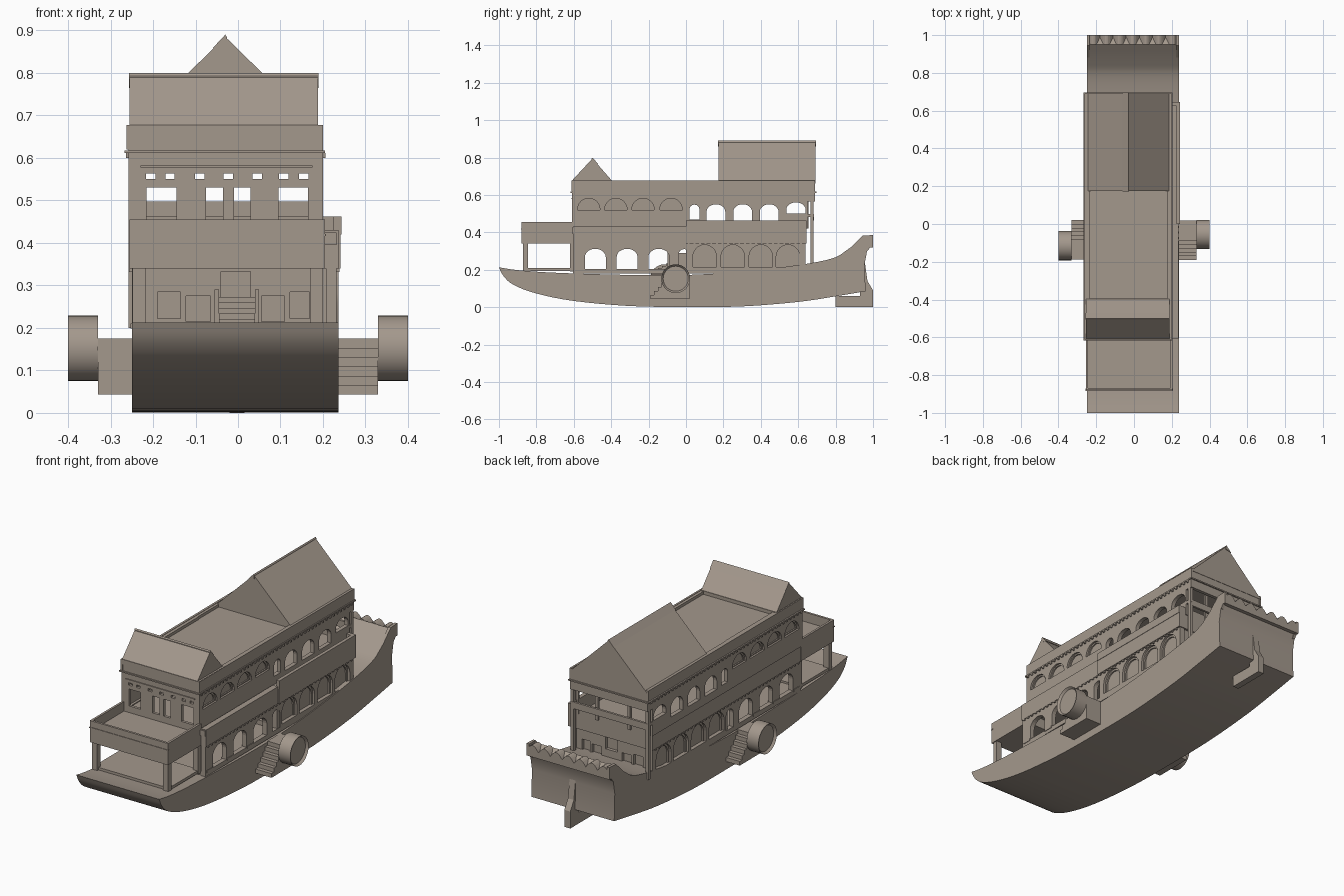
import bpy, bmesh, math
from mathutils import Matrix, Vector

if "Cube" in bpy.data.objects:
    bpy.data.objects.remove(bpy.data.objects["Cube"])

mat = bpy.data.materials.new("taupe")
mat.diffuse_color = (0.37, 0.315, 0.265, 1)
mat.use_nodes = True
mat.node_tree.nodes["Principled BSDF"].inputs["Base Color"].default_value = mat.diffuse_color


def add(name, me, smooth=False):
    ob = bpy.data.objects.new(name, me)
    bpy.context.collection.objects.link(ob)
    me.materials.clear()
    me.materials.append(mat)
    for p in me.polygons:
        p.use_smooth = smooth
    if smooth:
        me.set_sharp_from_angle(angle=math.radians(35))
    return ob


def boxes(name, *bs):
    """One object from boxes (x0, x1, y0, y1, z0, z1)."""
    bm = bmesh.new()
    for x0, x1, y0, y1, z0, z1 in bs:
        m = Matrix.Translation(((x0+x1)/2, (y0+y1)/2, (z0+z1)/2)) @ Matrix.Diagonal((x1-x0, y1-y0, z1-z0, 1))
        bmesh.ops.create_cube(bm, size=1, matrix=m)
    me = bpy.data.meshes.new(name)
    bm.to_mesh(me)
    bm.free()
    return add(name, me)


def prism(name, axis, pts, a0, a1, smooth=False):
    """Extrude a yz (axis x) or xz (axis y) outline from a0 to a1."""
    bm = bmesh.new()
    put = (lambda u, v: (a0, u, v)) if axis == "x" else (lambda u, v: (u, a0, v))
    f = bm.faces.new([bm.verts.new(put(u, v)) for u, v in pts])
    r = bmesh.ops.extrude_face_region(bm, geom=[f])
    d = Vector((a1-a0, 0, 0)) if axis == "x" else Vector((0, a1-a0, 0))
    bmesh.ops.translate(bm, verts=[g for g in r["geom"] if isinstance(g, bmesh.types.BMVert)], vec=d)
    bmesh.ops.recalc_face_normals(bm, faces=bm.faces)
    me = bpy.data.meshes.new(name)
    bm.to_mesh(me)
    bm.free()
    return add(name, me, smooth)


def wall(name, axis, rect, holes, a0, a1):
    """Flat wall with cut openings, made from a filled 2D curve."""
    cu = bpy.data.curves.new(name, "CURVE")
    cu.dimensions, cu.fill_mode, cu.extrude = "2D", "BOTH", (a1-a0)/2
    for pts in [rectangle(*rect)] + holes:
        s = cu.splines.new("POLY")
        s.points.add(len(pts)-1)
        for p, (u, v) in zip(s.points, pts):
            p.co = (u, v, 0, 1)
        s.use_cyclic_u = True
    tmp = bpy.data.objects.new(name, cu)
    bpy.context.collection.objects.link(tmp)
    bpy.context.view_layer.update()
    me = bpy.data.meshes.new_from_object(tmp.evaluated_get(bpy.context.evaluated_depsgraph_get()))
    bpy.data.objects.remove(tmp)
    c = (a0+a1)/2
    if axis == "x":
        m = Matrix(((0, 0, 1, c), (1, 0, 0, 0), (0, 1, 0, 0), (0, 0, 0, 1)))
    else:
        m = Matrix(((1, 0, 0, 0), (0, 0, -1, c), (0, 1, 0, 0), (0, 0, 0, 1)))
    me.transform(m)
    bm = bmesh.new()
    bm.from_mesh(me)
    bmesh.ops.remove_doubles(bm, verts=bm.verts, dist=1e-5)
    bmesh.ops.recalc_face_normals(bm, faces=bm.faces)
    bm.to_mesh(me)
    bm.free()
    return add(name, me)


def rectangle(u0, u1, v0, v1):
    return [(u0, v0), (u1, v0), (u1, v1), (u0, v1)]


def arch(c, w, z0, top, rise=None):
    """Arched opening: centre, half width, sill, crown."""
    rise = rise or w
    arc = [(c + w*math.cos(i*math.pi/12), top - rise + rise*math.sin(i*math.pi/12)) for i in range(13)]
    return [(c-w, z0), (c+w, z0)] + arc if z0 < top-rise-1e-4 else arc


def spline(pts, n=4):
    out = []
    for i in range(len(pts)-1):
        a, b, c, d = [Vector(pts[max(0, min(len(pts)-1, i+k))]) for k in (-1, 0, 1, 2)]
        for t in (j/n for j in range(n)):
            out.append(tuple(0.5*(2*b + (c-a)*t + (2*a-5*b+4*c-d)*t*t + (3*b-a-3*c+d)*t**3)))
    return out + [pts[-1]]


# Hull, carved stern and rudder
keel = spline([(-1, .213), (-.975, .165), (-.92, .118), (-.8, .073), (-.6, .033), (-.3, .006), (0, .001),
               (.3, .004), (.6, .028), (.8, .058), (.96, .085)])
sheer = spline([(.95, .375), (.86, .305), (.78, .26), (.6, .225), (.3, .19), (0, .172), (-.3, .172),
                (-.7, .184), (-.9, .198), (-1, .213)])
stern = [(.955, .23), (.968, .3), (.985, .33), (.985, .355)]
prism("hull", "x", keel + stern + sheer[:-1], -.25, .237, True)
wave = [(-.25 + .487*i/56, .352 + .03*abs(math.sin(i*math.pi/8))) for i in range(57)]
prism("stern_carving", "y", [(-.25, .32)] + wave + [(.237, .32)], .95, 1)
for x in (-.25, .222):
    prism("stern_cheek", "x", [(.85, .29), (.945, .383), (1, .385), (1, .34), (.97, .3)], x, x+.015)
prism("rudder", "x", [(.8, 0), (1, 0), (1, .09), (.97, .14), (.955, .25), (.94, .25), (.93, .06), (.8, .06)], -.02, .015)

# Decks
boxes("main_deck", (-.245, .232, -.6, .64, .18, .198), (-.245, .195, -.86, -.6, .193, .208))
boxes("upper_deck", (-.25, .232, -.61, .64, .395, .425))

# Lower side walls: open arcade forward, blind arches aft
lower_open = [arch(c, .056, .205, .312, .045) for c in (-.485, -.315, -.145)] + [arch(-.01, .03, .205, .31)]
lower_blind = [arch(c, .063, .215, .333) for c in (.1, .25, .4, .545)]
blind_inner = [arch(c, .053, .215, .323) for c in (.1, .25, .4, .545)]
for side, a, s in (("right", .232, -1), ("left", -.25, 1)):
    wall("lower_arcade_" + side, "x", (-.605, .025, .18, .35), lower_open, *sorted((a, a + s*.025)))
    wall("lower_wall_" + side, "x", (.025, .64, .18, .35), lower_blind, *sorted((a, a + s*.012)))
    wall("lower_window_frame_" + side, "x", (.025, .64, .18, .35), blind_inner, *sorted((a + s*.012, a + s*.02)))
    boxes("lower_window_back_" + side, (*sorted((a + s*.02, a + s*.03)), .025, .64, .18, .35))
    boxes("sills_" + side, *[(*sorted((a - s*.003, a + s*.03)), y-.025, y+.025, .198, .21) for y in (-.4, -.23, -.57)])

# Gallery bands above the lower walls, with dentils
boxes("gallery_band_right", (.205, .236, -.605, .0, .34, .43), (.205, .241, 0, .645, .34, .42), (.225, .243, 0, .645, .42, .462))
boxes("gallery_band_left", (-.254, -.22, -.605, .645, .34, .43), (-.256, -.242, 0, .645, .43, .462))
boxes("gallery_band_back", (-.25, .24, .625, .645, .34, .462))
boxes("gallery_dentils", *[(x, x+.008, -.59 + .03*i, -.58 + .03*i, .332, .34) for i in range(41) for x in (-.256, .231)])

# Forward porch canopy and columns
boxes("porch_canopy", (-.25, .2, -.875, -.6, .34, .405))
boxes("porch_parapet", (-.255, .205, -.88, -.868, .34, .455), (-.255, -.243, -.868, -.6, .34, .455), (.193, .205, -.868, -.6, .34, .455),
      (-.257, .207, -.883, -.87, .416, .421))
boxes("porch_columns", *[(x, x+.03, -.872, -.845, .19, .35) for x in (-.248, .17)],
      *[(x, x+.03, -.62, -.59, .19, .35) for x in (-.248, .17)])

# Saloon bulkhead with stair, seen through the porch
panes = [rectangle(*r) for r in ((-.19, -.135, .222, .285), (-.122, -.065, .215, .275), (-.04, .03, .27, .333),
                                 (.055, .11, .215, .275), (.122, .168, .222, .285))]
wall("saloon_bulkhead", "y", (-.245, .23, .19, .4), panes, .0, .02)
boxes("saloon_back_panel", (-.24, .225, .02, .028, .19, .4))
boxes("saloon_stair", *[(-.045, .04, -.15 + .022*i, .0, .195 + .013*i, .208 + .013*i) for i in range(6)],
      (-.055, -.045, -.1, 0, .19, .29), (.04, .05, -.1, 0, .19, .29))
wall("lower_back_wall", "y", (-.25, .232, .19, .4), panes, .615, .632)
boxes("lower_back_panel", (-.24, .225, .605, .615, .19, .4))

# Upper side walls: blind windows forward, open arcade aft
upper_blind = [arch(c, .06, .52, .582) for c in (-.52, -.375, -.23, -.08)]
upper_inner = [arch(c, .05, .528, .575) for c in (-.52, -.375, -.23, -.08)]
upper_open = [arch(c, w, z, t, min(w, .04)) for c, w, z, t in
              ((.045, .027, .468, .548), (.16, .05, .463, .55), (.303, .05, .463, .55), (.445, .05, .463, .55), (.588, .052, .5, .56))]
for side, a, s in (("right", .2, -1), ("left", -.258, 1)):
    wall("upper_wall_" + side, "x", (-.61, 0, .42, .675), upper_blind, *sorted((a, a + s*.01)))
    wall("upper_window_frame_" + side, "x", (-.61, 0, .42, .675), upper_inner, *sorted((a + s*.01, a + s*.017)))
    boxes("upper_window_back_" + side, (*sorted((a + s*.017, a + s*.025)), -.61, 0, .42, .675))
    wall("upper_arcade_" + side, "x", (0, .65, .42, .675), upper_open, *sorted((a, a + s*.022)))
    boxes("aft_lintel_" + side, (*sorted((a, a + s*.022)), .65, .69, .565, .675))
    boxes("aft_post_" + side, (*sorted((a - s*.0, a + s*.018)), .665, .683, .2, .57))
    boxes("aft_rail_" + side, (*sorted((a, a + s*.015)), .52, .685, .482, .497))
    boxes("upper_dentils_" + side, *[(*sorted((a - s*.006, a)), -.6 + .03*i, -.59 + .03*i, .6, .611) for i in range(43)])

# Upper front wall with windows and vents
front_holes = [rectangle(x0, x1, .44, .53) for x0, x1 in ((-.215, -.145), (-.075, -.035), (-.01, .03), (.095, .165))]
front_holes += [rectangle(x-.011, x+.011, .55, .563) for x in (-.205, -.16, -.09, -.023, .045, .108, .155)]
wall("upper_front_wall", "y", (-.257, .199, .42, .675), front_holes, -.61, -.595)
boxes("front_wall_trim", (-.23, .175, -.615, -.61, .577, .582))
boxes("aft_lintel_back", (-.258, .2, .672, .69, .565, .675))
boxes("aft_rail_back", (-.25, .19, .672, .684, .462, .497))
boxes("upper_back_posts", (-.13, -.115, .64, .655, .42, .58), (.06, .075, .64, .655, .42, .58))

# Cornice, flat roof and parapet
boxes("cornice", (-.267, .205, -.617, -.6, .611, .618), (-.267, .205, .68, .697, .611, .618),
      (-.267, -.25, -.6, .68, .611, .618), (.19, .205, -.6, .68, .611, .618))
boxes("roof_deck", (-.255, .197, -.605, .685, .63, .66))
boxes("roof_parapet", (-.262, -.25, -.611, .691, .62, .677), (.19, .2, -.611, .691, .62, .677))

# Pitched roofs, each with a raised ridge strip
prism("aft_gable_roof", "y", [(-.26, .66), (-.03, .885), (.2, .66)], .175, .692)
prism("aft_roof_ridge", "y", [(-.06, .858), (-.03, .89), (-.026, .884), (-.026, .865), (-.04, .865)], .172, .695)
prism("forward_gable_roof", "x", [(-.611, .675), (-.5, .795), (-.395, .675)], -.255, .188)
prism("forward_roof_ridge", "x", [(-.47, .765), (-.5, .8), (-.505, .793), (-.505, .77)], -.256, .189)
boxes("forward_roof_base", (-.258, .198, -.611, -.395, .65, .678))

# Side paddle drums with stairs, the left one turned half round
for name, turn in (("right", 0), ("left", 1)):
    m = Matrix.Translation((0, -.085, 0)) @ Matrix.Rotation(math.pi*turn, 4, "Z") @ Matrix.Translation((0, .085, 0))
    bm = bmesh.new()
    bmesh.ops.create_cone(bm, cap_ends=True, segments=32, radius1=.077, radius2=.077, depth=.07,
                          matrix=Matrix.Translation((.365, -.055, .152)) @ Matrix.Rotation(math.pi/2, 4, "Y"))
    bm.normal_update()
    cap = [f for f in bm.faces if f.normal.x > .9]
    bmesh.ops.inset_region(bm, faces=cap, thickness=.01)
    bmesh.ops.translate(bm, verts=cap[0].verts, vec=(-.012, 0, 0))
    me = bpy.data.meshes.new("drum")
    bm.to_mesh(me)
    bm.free()
    me.transform(m)
    add("paddle_drum_" + name, me, True)
    st = boxes("side_stair_" + name, *[(.236, .33, -.19 + .02*i, .018, .043 + .022*i, .065 + .022*i) for i in range(6)])
    st.data.transform(m)
